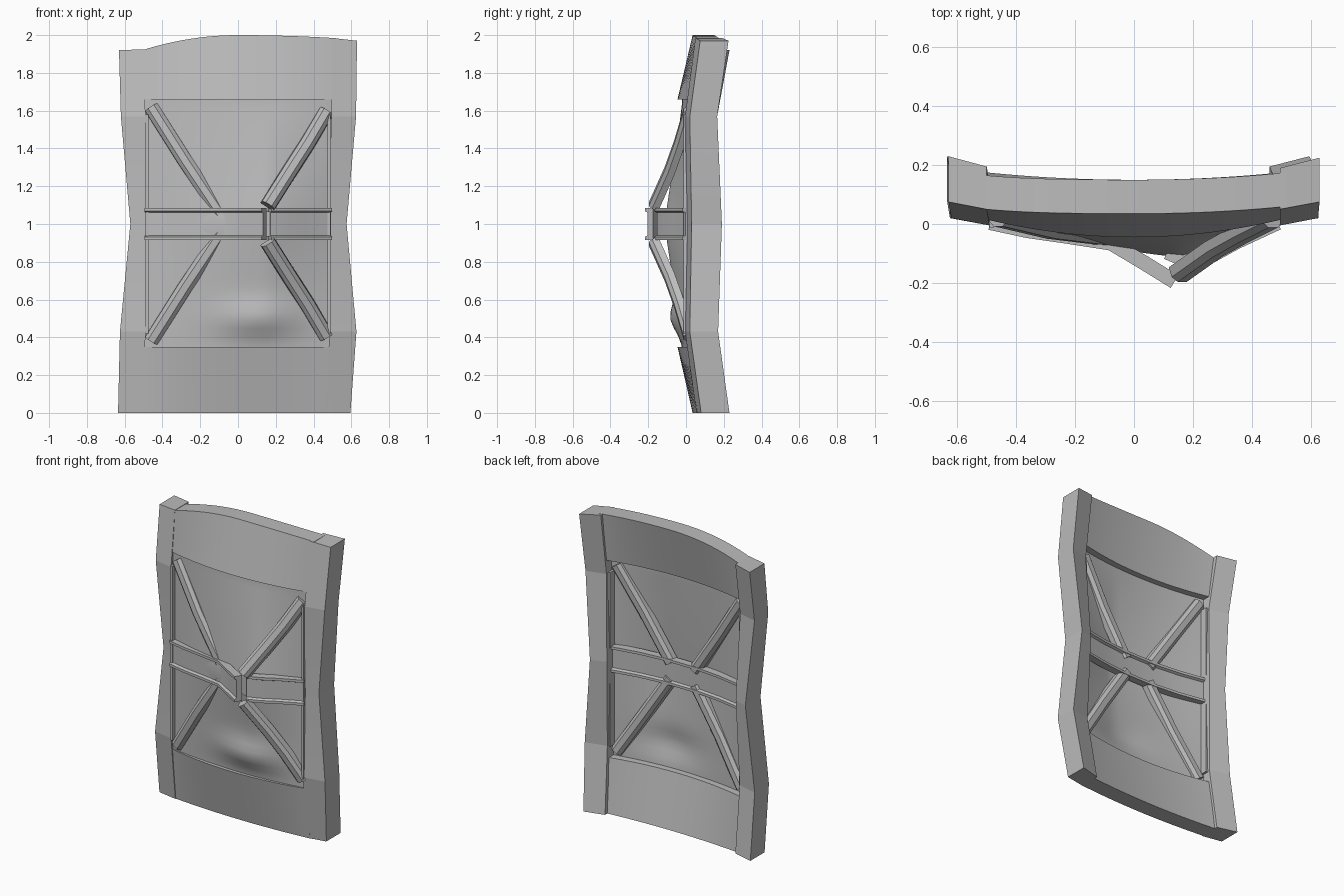
import bpy, bmesh, math
from mathutils import Vector

if "Cube" in bpy.data.objects:
    bpy.data.objects.remove(bpy.data.objects["Cube"])

steel = bpy.data.materials.new("plain grey")
GREY = (0.5, 0.5, 0.5, 1)
steel.diffuse_color = GREY
steel.use_nodes = True
steel.node_tree.nodes["Principled BSDF"].inputs["Base Color"].default_value = GREY


def finish(name, bm, angle):
    bmesh.ops.recalc_face_normals(bm, faces=bm.faces)
    me = bpy.data.meshes.new(name)
    bm.to_mesh(me)
    bm.free()
    me.materials.append(steel)
    ob = bpy.data.objects.new(name, me)
    bpy.context.collection.objects.link(ob)
    bpy.ops.object.select_all(action='DESELECT')
    ob.select_set(True)
    bpy.context.view_layer.objects.active = ob
    bpy.ops.object.shade_smooth_by_angle(angle=math.radians(angle))


def loft(name, rings, angle=30):
    """Closed tube through rings of equal point count, capped at both ends."""
    bm = bmesh.new()
    rows = [[bm.verts.new(p) for p in ring] for ring in rings]
    n = len(rows[0])
    for a, b in zip(rows, rows[1:]):
        for i in range(n):
            j = (i + 1) % n
            bm.faces.new((a[i], a[j], b[j], b[i]))
    for cap in (rows[0], rows[-1]):
        bm.faces.new(cap)
    finish(name, bm, angle)


def sweep(name, path, profile, out):
    """Profile (across, outward) carried along a path; out is -1 front, 1 back."""
    pts = [Vector(p) for p in path]
    rings = []
    for i, p in enumerate(pts):
        t = (pts[min(i + 1, len(pts) - 1)] - pts[max(i - 1, 0)]).normalized()
        side = t.cross(Vector((0, out, 0))).normalized()
        normal = side.cross(t)
        rings.append([p + side * s + normal * h for s, h in profile])
    loft(name, rings)


def slab(name, x0, x1, nz, low, high, front, back):
    """Curved sheet spanning x0..x1 and low(x)..high(x)."""
    nx = 24
    rings = []
    for i in range(nx + 1):
        x = x0 + (x1 - x0) * i / nx
        zs = [low(x) + (high(x) - low(x)) * k / nz for k in range(nz + 1)]
        rings.append([(x, front(x, z), z) for z in zs] +
                     [(x, back(x, z), z) for z in reversed(zs)])
    loft(name, rings)


# Outer panels: shallow arcs that lean forward toward the opening
LIP_LOW, LIP_HIGH = 0.35, 1.66


def top_edge(x):
    return 2.0 - 0.31 * x * x if x < 0 else 2.0 - 0.06 * x * x


def panel_front(x, z):
    t = z / LIP_LOW if z < 1 else (2 - z) / (2 - LIP_HIGH)
    t = min(1, max(0, t))
    return (0.035 - 0.08 * t) + (0.1 + 0.14 * t) * x * x


def panel_back(x, z):
    return panel_front(x, z) + 0.115


slab("upper_panel", -0.52, 0.52, 1, lambda x: LIP_HIGH, top_edge, panel_front, panel_back)
slab("lower_panel", -0.52, 0.49, 1, lambda x: 0, lambda x: LIP_LOW, panel_front, panel_back)


# Recessed sheet, dented forward around the broken band
def dent(x, z):
    gx = max(0, 1 - abs(x - 0.17) / (0.33 if x > 0.17 else 0.65))
    gz = max(0, 1 - abs(z - 1) / 0.65)
    bump = math.exp(-((x - 0.1) / 0.2) ** 2 - ((z - 0.5) / 0.09) ** 2)
    return -0.1 * gx * gz - 0.045 * bump


slab("recessed_sheet", -0.5, 0.5, 32, lambda x: LIP_LOW - 0.03, lambda x: LIP_HIGH + 0.03,
     lambda x, z: -0.02 + 0.16 * x * x + dent(x, z),
     lambda x, z: 0.03 + 0.2 * x * x + 0.6 * dent(x, z))


# Side posts: rows of (inner x, outer x, front y, back y, z)
def post(name, sign, rows):
    rings = []
    for inner, outer, front, back, z, drop in rows:
        rings.append([(sign * inner, front - 0.025, z + drop), (sign * outer, front, z),
                      (sign * outer, back, z), (sign * inner, back - 0.035, z + drop)])
    loft(name, rings, 5)


post("right_post", -1, [(0.50, 0.635, 0.08, 0.23, 0, 0), (0.49, 0.625, 0.02, 0.17, 0.43, 0),
                        (0.475, 0.57, 0.03, 0.19, 1.0, 0), (0.49, 0.62, 0.02, 0.165, 1.57, 0),
                        (0.50, 0.63, 0.075, 0.23, 1.92, 0.005)])
post("left_post", 1, [(0.46, 0.595, 0.08, 0.23, 0, 0), (0.485, 0.627, 0.02, 0.17, 0.43, 0),
                      (0.475, 0.575, 0.03, 0.19, 1.0, 0), (0.495, 0.625, 0.02, 0.165, 1.57, 0),
                      (0.495, 0.63, 0.075, 0.225, 1.97, 0.015)])

# Thin flanges where the sheet meets the posts
for side, s in (("right", -1), ("left", 1)):
    loft(side + "_flange", [[(s * 0.475, -0.012, z), (s * 0.49, -0.012, z),
                             (s * 0.49, 0.12, z), (s * 0.475, 0.12, z)] for z in (0.42, 1.58)])

# Diagonal braces on both faces
ridge = [(-0.042, -0.035), (-0.038, 0.0), (-0.018, 0.018),
         (0.018, 0.018), (0.038, 0.0), (0.042, -0.035)]
for level, s in (("upper", 1), ("lower", -1)):
    z = lambda d: 1 + s * d
    sweep("front_right_brace_" + level,
          [(-0.46, 0.01, z(0.62)), (-0.28, -0.032, z(0.335)), (-0.09, -0.055, z(0.05))], ridge, -1)
    sweep("front_left_brace_" + level,
          [(0.47, 0.005, z(0.6)), (0.37, -0.045, z(0.43)),
           (0.28, -0.095, z(0.29)), (0.16, -0.18, z(0.1))], ridge, -1)
    for side, m in (("right", -1), ("left", 1)):
        sweep("back_%s_brace_%s" % (side, level),
              [(m * 0.46, 0.08, z(0.62)), (m * 0.28, 0.05, z(0.34)), (m * 0.09, 0.04, z(0.05))],
              ridge, 1)

# Horizontal band: channel section, torn and bent outward on the front
channel = [(-0.085, -0.03), (-0.085, 0.02), (-0.068, 0.02), (-0.06, 0.004),
           (0.06, 0.004), (0.068, 0.02), (0.085, 0.02), (0.085, -0.03)]
sweep("front_band_right", [(-0.49, 0.0, 1), (-0.36, -0.028, 1), (-0.24, -0.045, 1),
                           (-0.08, -0.07, 1), (0.03, -0.135, 1), (0.135, -0.2, 1)], channel, -1)
sweep("front_band_left", [(0.17, -0.15, 1), (0.25, -0.12, 1), (0.35, -0.065, 1),
                          (0.49, 0.0, 1)], channel, -1)
sweep("back_band", [(-0.49, 0.095, 1), (-0.3, 0.06, 1), (-0.12, 0.042, 1),
                    (0.12, 0.042, 1), (0.3, 0.06, 1), (0.49, 0.095, 1)], channel, 1)

# Stub left in the tear
sweep("torn_stub", [(0.11, -0.1, 1), (0.18, -0.13, 1)],
      [(-0.065, -0.03), (-0.065, 0.02), (0.065, 0.02), (0.065, -0.03)], -1)
